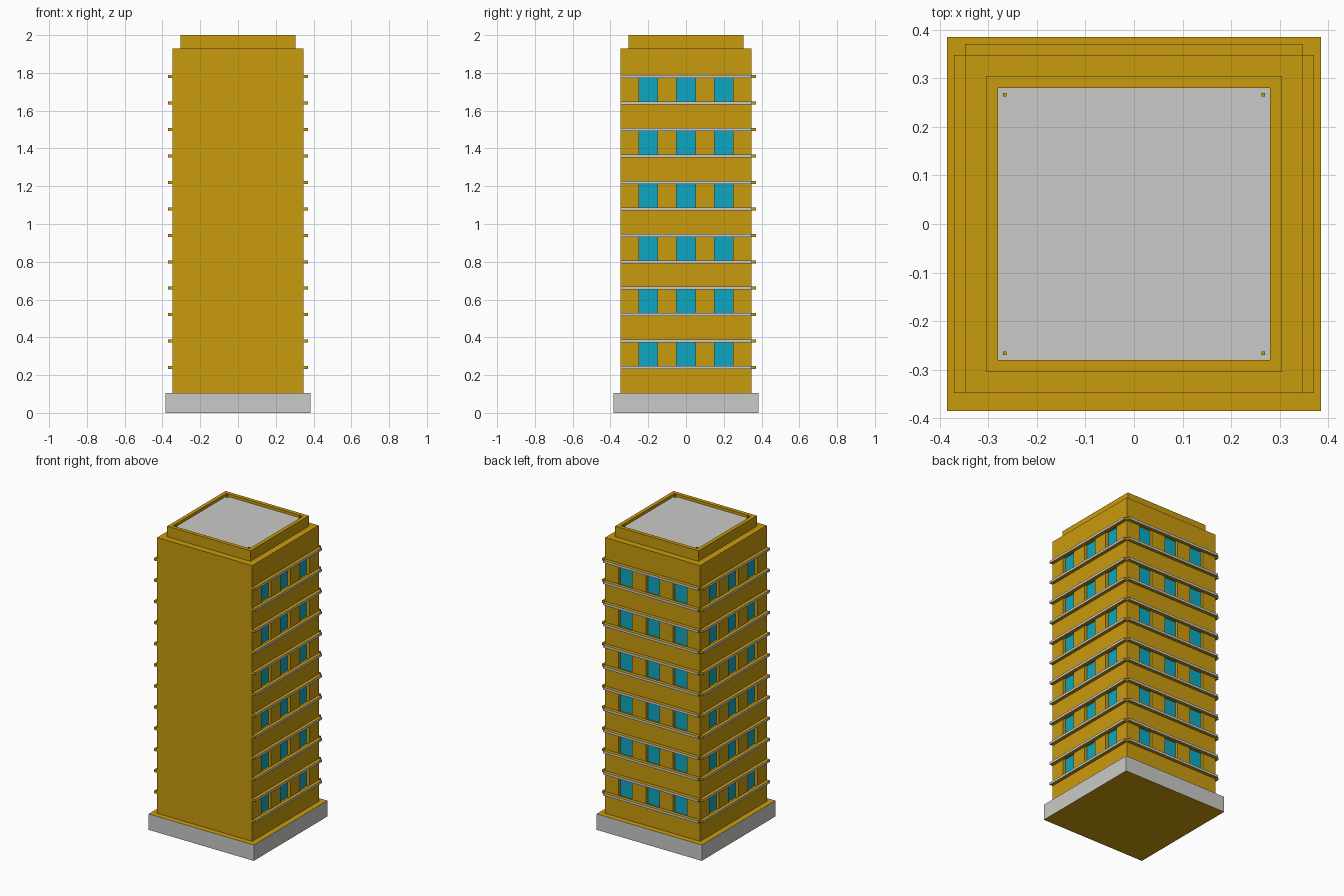
import bpy, bmesh
from mathutils import Vector

if "Cube" in bpy.data.objects:
    bpy.data.objects.remove(bpy.data.objects["Cube"])


def material(name, rgb):
    m = bpy.data.materials.new(name)
    m.diffuse_color = (*rgb, 1.0)
    m.use_nodes = True
    m.node_tree.nodes["Principled BSDF"].inputs["Base Color"].default_value = m.diffuse_color
    return m


GOLD = material("ochre wall", (0.59, 0.325, 0.004))
GREY = material("light grey concrete", (0.59, 0.59, 0.58))
BLUE = material("cyan glass", (0.004, 0.39, 0.54))


def box_mesh(lo, hi):
    bm = bmesh.new()
    bmesh.ops.create_cube(bm, size=1)
    lo, hi = Vector(lo), Vector(hi)
    for v in bm.verts:
        v.co = Vector([(lo[i] + hi[i]) / 2 + v.co[i] * (hi[i] - lo[i]) for i in range(3)])
    bm.normal_update()
    return bm


def finish(name, bm, mats):
    me = bpy.data.meshes.new(name)
    bm.to_mesh(me)
    bm.free()
    for m in mats:
        me.materials.append(m)
    ob = bpy.data.objects.new(name, me)
    bpy.context.collection.objects.link(ob)
    return ob


def box(name, lo, hi, grey_if=None):
    """Gold box; faces whose normal passes grey_if become grey."""
    bm = box_mesh(lo, hi)
    for f in bm.faces:
        f.material_index = int(bool(grey_if and grey_if(f.normal)))
    return finish(name, bm, [GOLD, GREY])


W = 0.348                                        # tower half width
LEDGES = [0.24 + 0.14 * i for i in range(12)]    # ledge heights

# Plinth: grey sides, ochre top and underside
box("plinth", (-0.385, -0.385, 0), (0.385, 0.385, 0.105), lambda n: abs(n.z) < 0.5)

# Tower with recessed windows on the right, left and back
bm = box_mesh((-W, -W, 0.105), (W, W, 1.93))
cuts = [(axis, c) for axis in (0, 1) for c in (-0.25, -0.15, -0.05, 0.05, 0.15, 0.25)]
cuts += [(2, z) for z in LEDGES]
for axis, c in cuts:
    p = Vector((0, 0, 0))
    n = Vector((0, 0, 0))
    p[axis], n[axis] = c, 1
    bmesh.ops.bisect_plane(bm, geom=bm.verts[:] + bm.edges[:] + bm.faces[:],
                           plane_co=p, plane_no=n)
bm.normal_update()


def is_window(f):
    c, n = f.calc_center_median(), f.normal
    if abs(n.z) > 0.5 or n.y < -0.5:
        return False
    across = c.y if abs(n.x) > 0.5 else c.x
    storey = any(LEDGES[i] < c.z < LEDGES[i + 1] for i in range(0, 12, 2))
    return storey and any(abs(across - k) < 0.02 for k in (-0.2, 0, 0.2))


panes = [f for f in bm.faces if is_window(f)]
panes = bmesh.ops.extrude_discrete_faces(bm, faces=panes)["faces"]
for f in panes:
    f.material_index = 1
    inward = -0.02 * f.normal
    for v in f.verts:
        v.co += inward
bm.normal_update()
finish("tower", bm, [GOLD, BLUE])

# Thin ledges above and below each window row, grey on the outer edge
for i, z in enumerate(LEDGES):
    a, b = z - 0.008, z + 0.008
    for side, s in (("right", 1), ("left", -1)):
        x0, x1 = sorted((s * W, s * 0.371))
        box(f"{side}_ledge_{i}", (x0, -W, a), (x1, W, b), lambda n: abs(n.x) > 0.5)
    box(f"back_ledge_{i}", (-W, W, a), (W, 0.371, b), lambda n: n.y > 0.5)

# Roof block with a sunken grey roof deck
bm = box_mesh((-0.305, -0.305, 1.93), (0.305, 0.305, 2.0))
top = max(bm.faces, key=lambda f: f.calc_center_median().z)
bmesh.ops.inset_region(bm, faces=[top], thickness=0.035)
deck = bmesh.ops.extrude_discrete_faces(bm, faces=[top])["faces"][0]
deck.material_index = 1
for v in deck.verts:
    v.co.z -= 0.018
finish("roof_parapet", bm, [GOLD, GREY])

# Small corner blocks inside the parapet
for sx in (-1, 1):
    for sy in (-1, 1):
        x, y = sorted((sx * 0.262, sx * 0.27)), sorted((sy * 0.262, sy * 0.27))
        box("parapet_corner", (x[0], y[0], 1.982), (x[1], y[1], 2.0))
